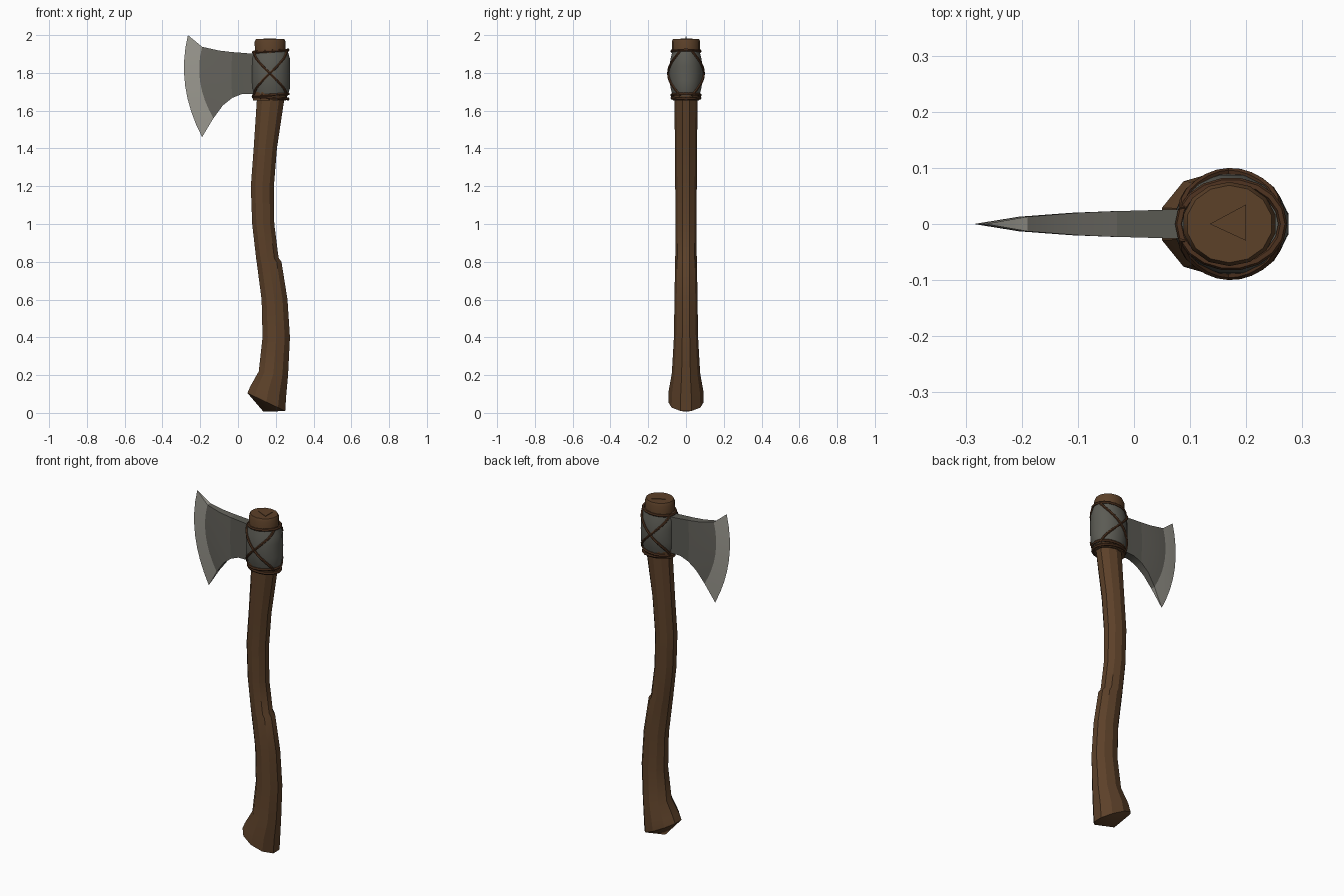
import bpy, bmesh
from math import sin, cos, pi, radians

if "Cube" in bpy.data.objects:
    bpy.data.objects.remove(bpy.data.objects["Cube"])


def material(name, rgb):
    m = bpy.data.materials.new(name)
    m.use_nodes = True
    m.diffuse_color = (*rgb, 1)
    m.node_tree.nodes["Principled BSDF"].inputs["Base Color"].default_value = (*rgb, 1)
    return m


WOOD = material("brown wood", (0.107, 0.052, 0.022))
CORD = material("dark leather", (0.075, 0.032, 0.014))
IRON = material("dark iron", (0.105, 0.104, 0.088))
STEEL = material("grey steel", (0.13, 0.125, 0.108))
EDGE = material("bright edge", (0.33, 0.32, 0.28))


def finish(name, bm, mats, angle=30):
    bmesh.ops.remove_doubles(bm, verts=bm.verts, dist=0.0005)
    bmesh.ops.recalc_face_normals(bm, faces=bm.faces)
    mesh = bpy.data.meshes.new(name)
    bm.to_mesh(mesh)
    bm.free()
    for m in mats:
        mesh.materials.append(m)
    ob = bpy.data.objects.new(name, mesh)
    bpy.context.collection.objects.link(ob)
    smooth(ob, angle)
    return ob


def smooth(ob, angle):
    bpy.ops.object.select_all(action='DESELECT')
    ob.select_set(True)
    bpy.context.view_layer.objects.active = ob
    bpy.ops.object.shade_smooth_by_angle(angle=radians(angle))


def loft(name, sections, sides, mat, tip=None, angle=30):
    """Skin elliptical rings given as (left x, left z, right x, right z, half depth)."""
    bm = bmesh.new()
    rings = []
    for xl, zl, xr, zr, ry in sections:
        ring = []
        for i in range(sides):
            a = 2 * pi * (i + 0.5) / sides
            t = 0.5 + 0.5 * cos(a) / cos(pi / sides)
            ring.append(bm.verts.new((xl + (xr - xl) * t, ry * sin(a), zl + (zr - zl) * t)))
        rings.append(ring)
    for r, s in zip(rings, rings[1:]):
        for i in range(sides):
            j = (i + 1) % sides
            bm.faces.new((r[i], r[j], s[j], s[i]))
    bm.faces.new(rings[-1])
    if tip:
        v = bm.verts.new(tip)
        for i in range(sides):
            bm.faces.new((rings[0][i], rings[0][(i + 1) % sides], v))
    else:
        bm.faces.new(rings[0])
    return finish(name, bm, [mat], angle)


# Curved wooden handle with a flared, slanted foot
loft("handle", [
    (0.05, 0.105, 0.25, 0.01, 0.094),
    (0.065, 0.14, 0.255, 0.09, 0.092),
    (0.11, 0.22, 0.265, 0.2, 0.075),
    (0.13, 0.4, 0.275, 0.4, 0.064),
    (0.125, 0.6, 0.262, 0.6, 0.061),
    (0.1, 0.79, 0.23, 0.8, 0.058),
    (0.097, 0.81, 0.215, 0.82, 0.057),
    (0.075, 1.0, 0.192, 1.0, 0.056),
    (0.068, 1.2, 0.19, 1.2, 0.057),
    (0.083, 1.4, 0.206, 1.4, 0.058),
    (0.1, 1.66, 0.245, 1.66, 0.062)], 10, WOOD, tip=(0.135, 0, 0.006))

# Wooden top of the handle and the collar under the head
loft("handle_top", [
    (0.09, 1.9, 0.25, 1.9, 0.075),
    (0.088, 1.965, 0.252, 1.965, 0.075),
    (0.095, 1.98, 0.245, 1.98, 0.069)], 14, WOOD)
loft("lower_collar", [
    (0.08, 1.655, 0.255, 1.655, 0.07),
    (0.075, 1.7, 0.265, 1.7, 0.076)], 14, WOOD)

# Small wedge driven into the top
bm = bmesh.new()
tri = bm.faces.new([bm.verts.new((x, y, 1.979)) for x, y in
                    ((0.135, 0), (0.2, -0.03), (0.2, 0.035))])
top = bmesh.ops.extrude_face_region(bm, geom=[tri])["geom"]
bmesh.ops.translate(bm, vec=(0, 0, 0.004), verts=[g for g in top if isinstance(g, bmesh.types.BMVert)])
finish("top_wedge", bm, [WOOD])

# Barrel-shaped iron socket
CX, Z0, Z1 = 0.173, 1.68, 1.915


def radii(z):
    bulge = 1 - ((z - (Z0 + Z1) / 2) / ((Z1 - Z0) / 2)) ** 2
    return 0.09 + 0.012 * min(1, bulge * 2), 0.073 + 0.018 * bulge


barrel = []
for k in range(7):
    z = Z0 + (Z1 - Z0) * k / 6
    rx, ry = radii(z)
    barrel.append((CX - rx, z, CX + rx, z, ry))
loft("socket", barrel, 16, IRON, angle=40)

# Blade: columns (top x, top z, bottom x, bottom z, bow, half thickness)
COLUMNS = [
    (0.1, 1.9, 0.1, 1.69, 0, 0.027),
    (0.01, 1.907, 0.02, 1.688, 0, 0.024),
    (-0.03, 1.91, -0.03, 1.668, 0.005, 0.023),
    (-0.1, 1.918, -0.08, 1.628, 0.02, 0.02),
    (-0.19, 1.938, -0.13, 1.56, 0.04, 0.013),
    (-0.265, 2.0, -0.19, 1.46, 0.052, 0)]
ROWS = 8
bm = bmesh.new()


def blade_point(c, r, side):
    xt, zt, xb, zb, bow, h = COLUMNS[c]
    s = r / ROWS
    return bm.verts.new((xt + (xb - xt) * s - 4 * s * (1 - s) * bow, side * h, zt + (zb - zt) * s))


grid = {(c, r, k): blade_point(c, r, k)
        for c in range(len(COLUMNS)) for r in range(ROWS + 1) for k in (-1, 1)}
for c in range(len(COLUMNS) - 1):
    quads = [[(c, r, k), (c + 1, r, k), (c + 1, r + 1, k), (c, r + 1, k)]
             for r in range(ROWS) for k in (-1, 1)]
    quads += [[(c, r, -1), (c + 1, r, -1), (c + 1, r, 1), (c, r, 1)] for r in (0, ROWS)]
    for q in quads:
        f = bm.faces.new([grid[p] for p in q])
        f.material_index = 0 if c < 2 else 2 if c == len(COLUMNS) - 2 else 1
finish("blade", bm, [IRON, STEEL, EDGE], 30)


# Leather lashing: bands around both ends and a cross on each face
def cord(name, points, closed=False, thick=0.008):
    cu = bpy.data.curves.new(name, 'CURVE')
    cu.dimensions = '3D'
    cu.bevel_depth = thick
    cu.bevel_resolution = 1
    sp = cu.splines.new('POLY')
    sp.points.add(len(points) - 1)
    for p, co in zip(sp.points, points):
        p.co = (*co, 1)
    sp.use_cyclic_u = closed
    cu.use_fill_caps = True
    cu.materials.append(CORD)
    ob = bpy.data.objects.new(name, cu)
    bpy.context.collection.objects.link(ob)
    bpy.ops.object.select_all(action='DESELECT')
    ob.select_set(True)
    bpy.context.view_layer.objects.active = ob
    bpy.ops.object.convert(target='MESH')
    smooth(bpy.context.object, 50)


def on_socket(angle, z):
    rx, ry = radii(z)
    return CX + (rx + 0.002) * cos(angle), (ry + 0.002) * sin(angle), z


for name, z, tilt in (("upper_band", 1.915, 0.006), ("lower_band", 1.683, 0.006),
                      ("lowest_band", 1.667, -0.005)):
    ring = []
    for i in range(18):
        a = 2 * pi * i / 18
        x, y, _ = on_socket(a, min(max(z, Z0), Z1))
        ring.append((x, y, z + tilt * cos(a)))
    cord(name, ring, closed=True)

for face, side in (("front", -1), ("back", 1)):
    for name, start, end in (("falling", 160, 25), ("rising", 25, 160)):
        path = []
        for i in range(13):
            t = i / 12
            path.append(on_socket(side * radians(start + (end - start) * t), Z1 + (Z0 - Z1) * t))
        cord(f"{face}_{name}_cord", path, thick=0.007)
